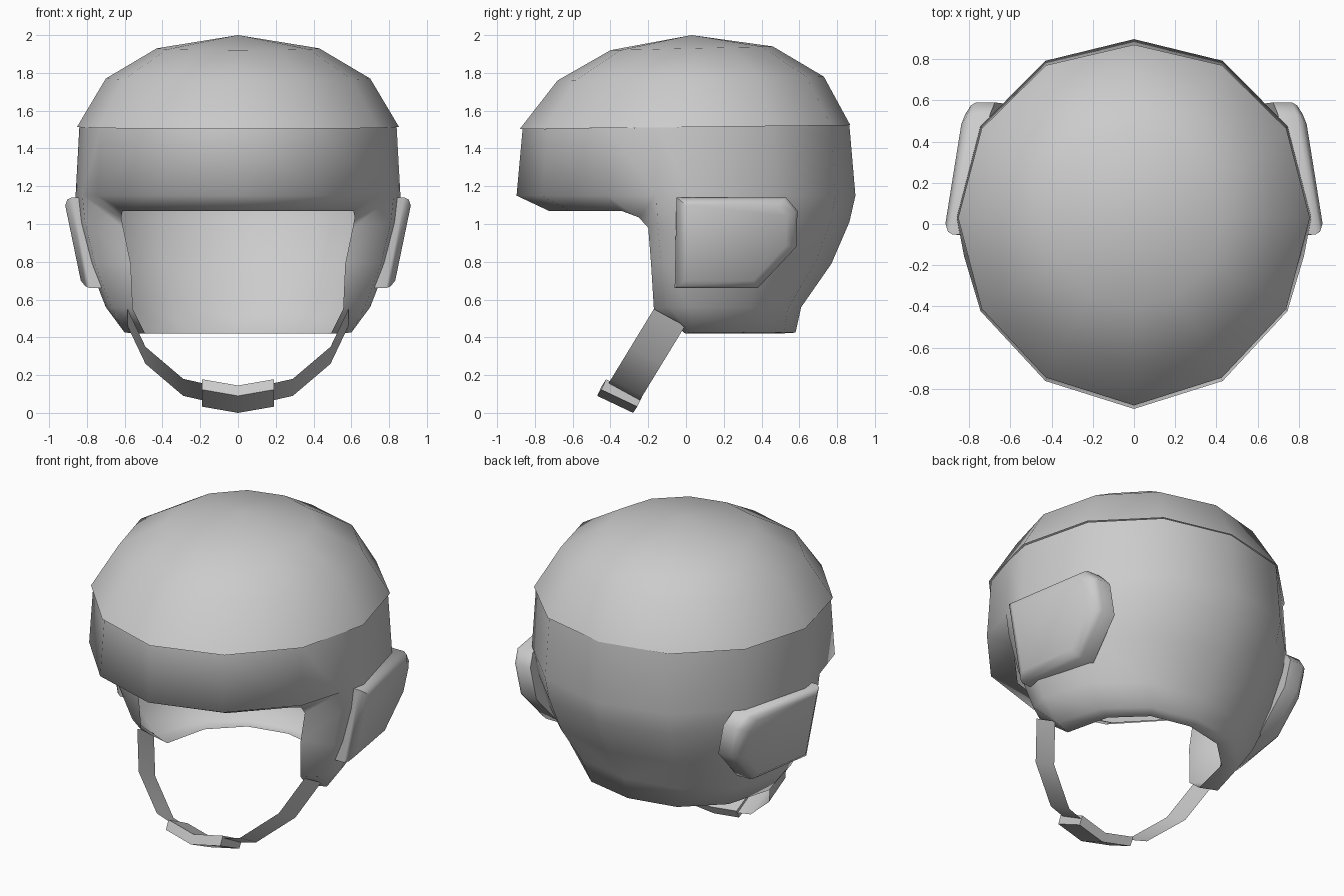
import bpy, math

if "Cube" in bpy.data.objects:
    bpy.data.objects.remove(bpy.data.objects["Cube"])

ANGLES = [-90, -60, -30, -12, 0, 30, 60, 90]   # right half, front to back


def make(name, verts, faces):
    """Right-half mesh, mirrored across x and shaded smooth."""
    me = bpy.data.meshes.new(name)
    me.from_pydata(verts, [], faces)
    me.update()
    ob = bpy.data.objects.new(name, me)
    bpy.context.collection.objects.link(ob)
    for p in me.polygons:
        p.use_smooth = True
    mod = ob.modifiers.new("mirror", 'MIRROR')
    mod.use_clip = True
    return ob


def ring_point(angle, rx, ry, z, tilt=0.0):
    a = math.radians(angle)
    k = 0.98 if angle == -12 else 1.0
    c = max(0.0, math.cos(a))
    if c < 1e-6:
        c = 0.0
    return (rx * c * k, ry * math.sin(a) + 0.03 * c, z + tilt * math.sin(a))


# Dome: shallow twelve-sided cap
dome_angles = [a for a in ANGLES if a != -12]
verts, faces = [(0, 0.03, 2.0)], []
for rx, ry, z, dy in [(0.43, 0.43, 1.93, 0.03), (0.70, 0.705, 1.77, 0.025), (0.853, 0.875, 1.513, -0.005)]:
    for a in dome_angles:
        x, y, zz = ring_point(a, rx, ry, z, 0.01)
        verts.append((x, y + dy * (1 - math.cos(math.radians(a))), zz))
n = len(dome_angles)
for c in range(n - 1):
    faces.append((0, 1 + c, 2 + c))
    for r in range(2):
        i = 1 + r * n + c
        faces.append((i, i + n, i + n + 1, i + 1))
make("dome", verts, faces)

# Shell: body below the dome, with brim, ear flaps and a rolled lip
ROWS = [(0.84, 0.865, 1.513), (0.86, 0.897, 1.15), (0.845, 0.865, 1.01),
        (0.79, 0.77, 0.79), (0.70, 0.61, 0.56), (0.60, 0.58, 0.425)]
LAST = [1, 1, 1, 4, 5, 5, 5, 5]                # lowest row of each column
verts, faces, idx = [], [], {}
for c, a in enumerate(ANGLES):
    for r in range(LAST[c] + 1):
        idx[c, r] = len(verts)
        verts.append(ring_point(a, *ROWS[r], tilt=0.01 if r == 0 else 0))
for c in range(len(ANGLES) - 1):
    low = min(LAST[c], LAST[c + 1])
    for r in range(low):
        faces.append((idx[c, r], idx[c, r + 1], idx[c + 1, r + 1], idx[c + 1, r]))
faces.append((idx[3, 4], idx[4, 5], idx[4, 4]))

edge = [(0, 1), (1, 1), (2, 1), (3, 1), (3, 2), (3, 3), (3, 4), (4, 5), (5, 5), (6, 5), (7, 5)]
lip = []
for c, r in edge:
    x, y, z = verts[idx[c, r]]
    if c < 3:                                  # brim
        p = (x * 0.82, y * 0.81, 1.07)
    elif c == 3:                               # front of ear flap
        p = (x * (0.75 if r < 4 else 0.83), (-0.25, -0.2, -0.185, -0.17)[r - 1],
             (1.035, 0.98, 0.79, 0.55)[r - 1])
    else:                                      # neck edge
        p = (x * 0.82, y * 0.86 - (0.03 if c == 4 else 0), 0.42)
    lip.append(len(verts))
    verts.append(p)
for i in range(len(edge) - 1):
    faces.append((idx[edge[i]], lip[i], lip[i + 1], idx[edge[i + 1]]))
make("shell", verts, faces)

# Ear pads: bevelled plates tilted to follow the shell
outline = [(-0.06, 0.66), (0.38, 0.66), (0.585, 0.88), (0.59, 1.07), (0.53, 1.14), (-0.05, 1.14)]
verts, faces = [], []
for scale, depth in [(1, 0.14), (1, 0.05), (0.96, 0.025), (0.83, 0)]:
    for y, z in outline:
        y, z = 0.26 + (y - 0.26) * scale, 0.9 + (z - 0.9) * scale
        verts.append((0.907 - 0.16 * (y - 0.04) - 0.21 * (1.09 - z) - depth, y, z))
m = len(outline)
for r in range(3):
    for i in range(m):
        j = (i + 1) % m
        faces.append((r * m + i, r * m + j, r * m + m + j, r * m + m + i))
faces += [tuple(range(3 * m, 4 * m)), tuple(reversed(range(m)))]
pad = make("ear_pad", verts, faces)
bpy.context.view_layer.objects.active = pad
pad.select_set(True)
bpy.ops.object.shade_smooth_by_angle(angle=math.radians(50))
pad.select_set(False)

# Chin strap: flat band in a tilted U
verts, faces = [], []
for x, z in [(0.585, 0.55), (0.49, 0.35), (0.29, 0.18), (0, 0.115)]:
    y = -0.17 - (0.55 - z) * 0.61
    verts += [(x, y, z), (x, y + 0.165, z - 0.09)]
for i in range(3):
    faces.append((2 * i, 2 * i + 2, 2 * i + 3, 2 * i + 1))
make("chin_strap", verts, faces)

# Chin cup: small bent block around the strap
section = [(-0.47, 0.09), (-0.28, 0.0), (-0.255, 0.05), (-0.445, 0.145)]
verts = [(x, y + d, z + 1.5 * d) for x, d in [(0, 0), (0.19, 0.022)] for y, z in section]
faces = [(i, i + 4, (i + 1) % 4 + 4, (i + 1) % 4) for i in range(4)] + [(7, 6, 5, 4)]
cup = make("chin_cup", verts, faces)
bpy.context.view_layer.objects.active = cup
cup.select_set(True)
bpy.ops.object.shade_smooth_by_angle(angle=math.radians(40))
